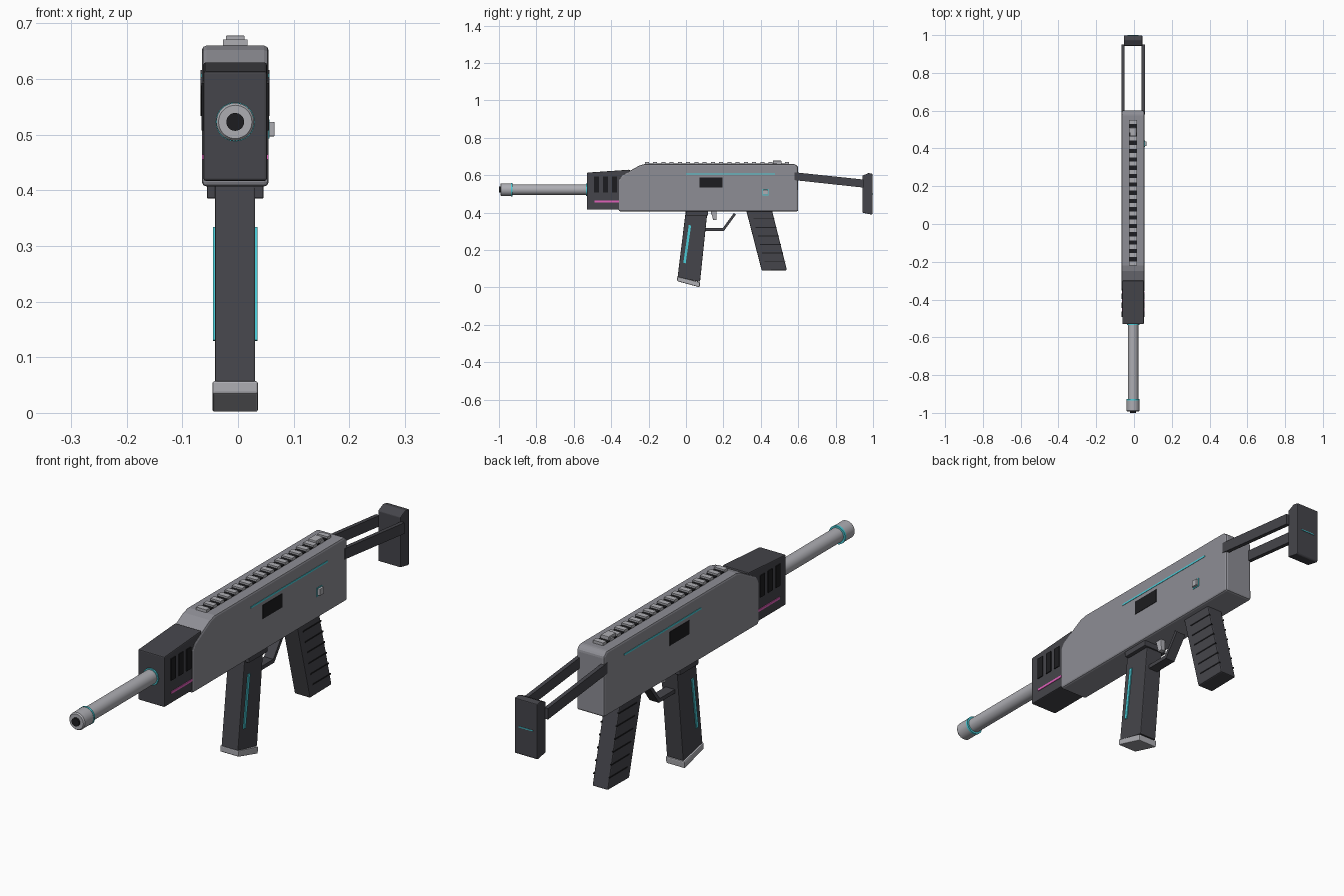
import bpy, math
from mathutils import Vector

if "Cube" in bpy.data.objects:
    bpy.data.objects.remove(bpy.data.objects["Cube"])

CX = -0.005  # centre plane of the model


def mat(name, r, g, b):
    m = bpy.data.materials.new(name)
    m.diffuse_color = (r, g, b, 1)
    m.use_nodes = True
    m.node_tree.nodes["Principled BSDF"].inputs["Base Color"].default_value = m.diffuse_color
    return m


BODY = mat("body_grey", .27, .27, .30)
DARK = mat("dark_grey", .06, .06, .07)
STEEL = mat("steel", .42, .42, .45)
BLACK = mat("black", .012, .012, .014)
CYAN = mat("cyan", .07, .62, .70)
PINK = mat("pink", .75, .12, .50)


def finish(ob, m, bevel=0.0):
    ob.data.materials.append(m)
    if bevel:
        b = ob.modifiers.new("bevel", 'BEVEL')
        b.width, b.segments = bevel, 2
        b.limit_method = 'ANGLE'
    return ob


def plate(name, pts, x0, x1, m, bevel=0.0):
    """Side profile of (y, z) points extruded from x0 to x1 about the centre plane."""
    n = len(pts)
    verts = [(CX + x, y, z) for x in (x0, x1) for y, z in pts]
    area = sum(pts[i][0] * pts[(i + 1) % n][1] - pts[(i + 1) % n][0] * pts[i][1] for i in range(n))
    faces = [tuple(range(n))[::-1], tuple(range(n, 2 * n))]
    faces += [(i, (i + 1) % n, n + (i + 1) % n, n + i) for i in range(n)]
    if area < 0:
        faces = [f[::-1] for f in faces]
    me = bpy.data.meshes.new(name)
    me.from_pydata(verts, [], faces)
    ob = bpy.data.objects.new(name, me)
    bpy.context.collection.objects.link(ob)
    return finish(ob, m, bevel)


def box(name, x0, x1, y0, y1, z0, z1, m, bevel=0.0):
    return plate(name, [(y0, z0), (y1, z0), (y1, z1), (y0, z1)], x0, x1, m, bevel)


def bar(p, q, t):
    """Profile of a straight bar of thickness t from p to q."""
    p, q = Vector(p), Vector(q)
    d = (q - p).normalized() * t / 2
    n = Vector((-d.y, d.x))
    return [tuple(p - n), tuple(q - n), tuple(q + n), tuple(p + n)]


def both_sides(name, pts, inner, outer, m):
    plate(name + "_right", pts, inner, outer, m)
    plate(name + "_left", pts, -outer, -inner, m)


def rect(y0, y1, z0, z1):
    return [(y0, z0), (y1, z0), (y1, z1), (y0, z1)]


def turned(name, prof, m):
    """Closed (radius, y) profile turned around the barrel axis."""
    n, k = 32, len(prof)
    verts = [(CX + r * math.cos(a), y, .523 + r * math.sin(a))
             for a in (2 * math.pi * i / n for i in range(n)) for r, y in prof]
    faces = [(i * k + j, i * k + (j + 1) % k, (i + 1) % n * k + (j + 1) % k, (i + 1) % n * k + j)
             for i in range(n) for j in range(k)]
    me = bpy.data.meshes.new(name)
    me.from_pydata(verts, [], faces)
    ob = bpy.data.objects.new(name, me)
    bpy.context.collection.objects.link(ob)
    finish(ob, m)
    bpy.ops.object.select_all(action='DESELECT')
    ob.select_set(True)
    bpy.context.view_layer.objects.active = ob
    bpy.ops.object.mode_set(mode='EDIT')
    bpy.ops.mesh.select_all(action='SELECT')
    bpy.ops.mesh.remove_doubles(threshold=1e-5)
    bpy.ops.mesh.normals_make_consistent(inside=False)
    bpy.ops.object.mode_set(mode='OBJECT')
    bpy.ops.object.shade_smooth_by_angle(angle=math.radians(35))


def rod(name, r, y0, y1, m):
    turned(name, [(0, y0), (r, y0), (r, y1), (0, y1)], m)


# receiver and its side details
plate("receiver", [(-.36, .407), (.60, .407), (.60, .645), (.582, .66), (-.22, .66),
                   (-.25, .652), (-.345, .598), (-.36, .575)], -.06, .06, BODY, .008)
both_sides("receiver_light", rect(0, .475, .603, .610), .055, .0615, CYAN)
both_sides("side_port", rect(.073, .195, .534, .588), .055, .0615, BLACK)
box("button_trim", .055, .062, .408, .442, .493, .527, CYAN)
box("button", .055, .071, .412, .438, .497, .523, STEEL, .002)

# handguard with vents and accent strips
plate("handguard", [(-.53, .417), (-.30, .417), (-.30, .63), (-.53, .614)],
      -.057, .057, DARK, .004)
for i in range(3):
    y = -.492 + i * .048
    both_sides(f"vent_{i}", rect(y, y + .028, .508, .593), .05, .0605, BLACK)
both_sides("handguard_light", rect(-.49, -.358, .455, .464), .05, .0595, PINK)

# barrel
rod("barrel", .028, -.94, -.50, STEEL)
turned("muzzle", [(.016, -.97), (.016, -.993), (.030, -.993), (.034, -.988), (.034, -.928), (.016, -.928)], STEEL)
rod("bore", .016, -1.0, -.95, BLACK)
rod("muzzle_ring", .0352, -.935, -.927, CYAN)
rod("barrel_ring", .033, -.535, -.523, CYAN)

# top rail and rear sight
box("rail_base", -.021, .021, -.215, .545, .655, .664, BLACK)
for i in range(18):
    y = -.22 + i * .0441
    box(f"rail_tooth_{i}", -.022, .022, y, y + .022, .655, .671, STEEL)
box("rear_sight", -.017, .017, .465, .51, .66, .678, STEEL, .002)

# magazine
box("magazine_well", -.051, .051, .002, .118, .385, .42, DARK, .003)
plate("magazine", [(0, .42), (.116, .42), (.075, .03), (-.045, .055)], -.036, .036, DARK, .003)
plate("magazine_base", [(-.047, .058), (.075, .028), (.073, .001), (-.047, .034)],
      -.041, .041, STEEL, .004)
both_sides("magazine_light", bar((-.008, .13), (.021, .333), .013), .03, .040, CYAN)

# trigger and guard
plate("trigger", [(.128, .42), (.162, .42), (.164, .362), (.146, .36)], -.01, .01, STEEL, .002)
plate("trigger_guard", [(.09, .303), (.203, .303), (.267, .39), (.256, .398),
                        (.197, .318), (.09, .318)], -.02, .02, DARK)

# grip with grooves
plate("grip", [(.32, .42), (.458, .42), (.54, .092), (.405, .09)], -.034, .034, DARK, .005)
for i in range(6):
    z = .135 + i * .046
    s = (.41 - z) * .25
    both_sides(f"grip_groove_{i}", rect(.35 + s, .462 + s, z, z + .005), .03, .0355, BLACK)

# stock
both_sides("stock_arm", [(.58, .574), (.95, .534), (.95, .577), (.58, .616)], .046, .062, DARK)
plate("stock_pad", [(.943, .40), (.993, .39), (.998, .395), (.998, .608), (.975, .612), (.943, .597)],
      -.049, .049, DARK, .003)
box("stock_light", -.03, .03, .99, 1.0, .498, .502, CYAN)
